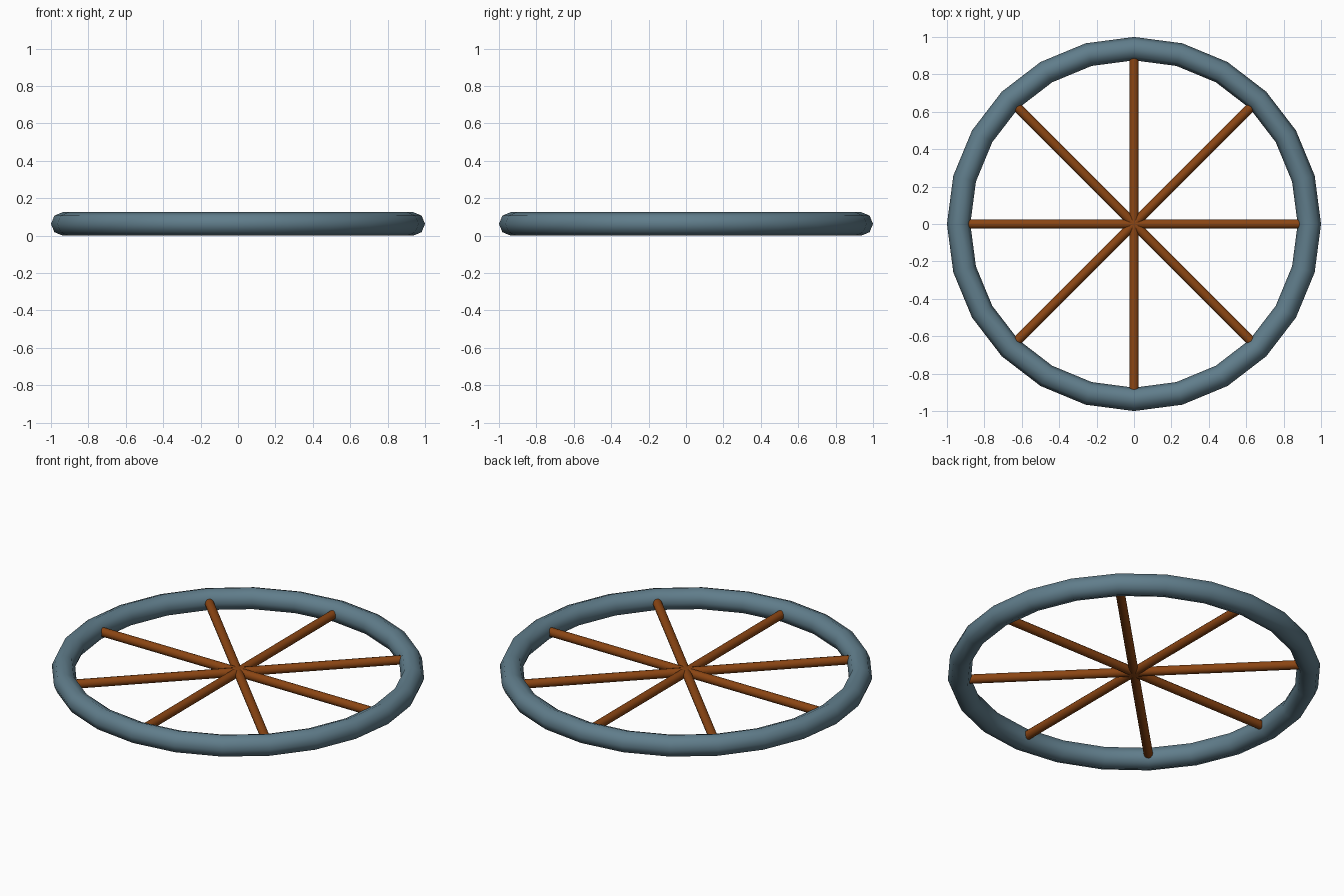
import bpy
import math

if "Cube" in bpy.data.objects:
    bpy.data.objects.remove(bpy.data.objects["Cube"])

RING_R = 0.9375   # ring centreline radius
TUBE_R = 0.0625   # ring tube radius
SPOKE_R = 0.025
SPOKES = 8


def material(name, color):
    m = bpy.data.materials.new(name)
    m.diffuse_color = (*color, 1.0)
    m.use_nodes = True
    m.node_tree.nodes["Principled BSDF"].inputs["Base Color"].default_value = m.diffuse_color
    return m


def finish(name, mat, angle):
    obj = bpy.context.object
    obj.name = name
    obj.data.materials.append(mat)
    bpy.ops.object.shade_smooth_by_angle(angle=math.radians(angle))
    return obj


blue_grey = material("blue_grey", (0.117, 0.205, 0.258))
brown = material("brown", (0.258, 0.06, 0.0065))

# Outer ring with 24 segments
bpy.ops.mesh.primitive_torus_add(
    major_segments=24, minor_segments=8,
    major_radius=RING_R, minor_radius=TUBE_R, location=(0, 0, TUBE_R))
finish("rim", blue_grey, 50)

# Round spokes from the centre into the ring
for i in range(SPOKES):
    a = 2 * math.pi * i / SPOKES
    half = RING_R / 2
    bpy.ops.mesh.primitive_cylinder_add(
        vertices=12, radius=SPOKE_R, depth=RING_R,
        location=(half * math.cos(a), half * math.sin(a), TUBE_R),
        rotation=(0, math.pi / 2, a))
    finish(f"spoke_{i + 1}", brown, 50)
